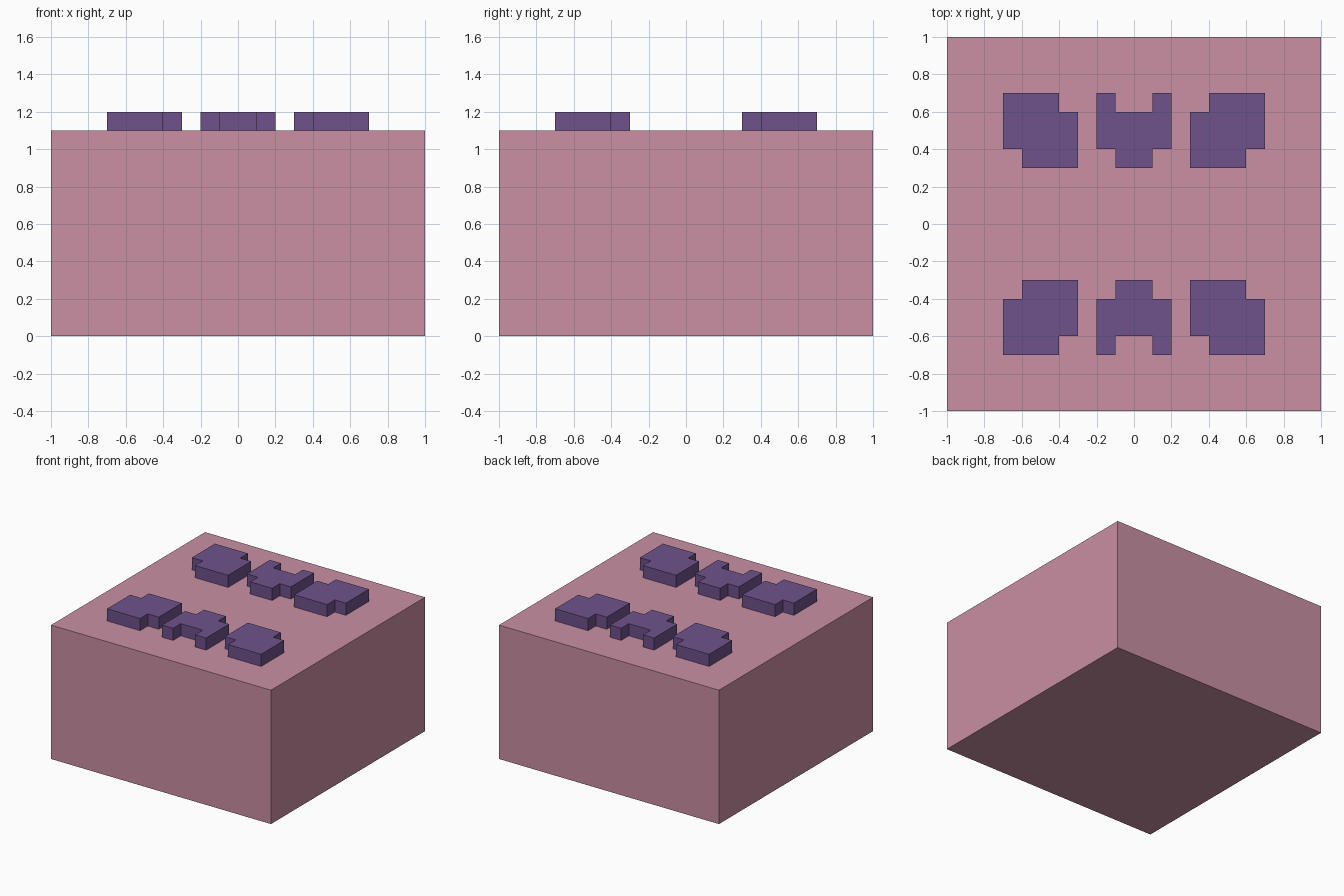
import bpy
import bmesh

if "Cube" in bpy.data.objects:
    bpy.data.objects.remove(bpy.data.objects["Cube"])


def material(name, rgb):
    mat = bpy.data.materials.new(name)
    mat.diffuse_color = (*rgb, 1.0)
    mat.use_nodes = True
    mat.node_tree.nodes["Principled BSDF"].inputs["Base Color"].default_value = mat.diffuse_color
    return mat


def prism(name, outline, z0, z1, mat):
    """Extrude a flat outline from z0 up to z1."""
    bm = bmesh.new()
    face = bm.faces.new([bm.verts.new((x, y, z0)) for x, y in outline])
    result = bmesh.ops.extrude_face_region(bm, geom=[face], use_keep_orig=True)
    for v in result["geom"]:
        if isinstance(v, bmesh.types.BMVert):
            v.co.z = z1
    bmesh.ops.recalc_face_normals(bm, faces=bm.faces)
    mesh = bpy.data.meshes.new(name)
    bm.to_mesh(mesh)
    bm.free()
    mesh.materials.append(mat)
    obj = bpy.data.objects.new(name, mesh)
    bpy.context.collection.objects.link(obj)
    return obj


pink = material("dusty_pink", (0.584, 0.279, 0.366))
purple = material("muted_purple", (0.156, 0.084, 0.258))

# Main block
prism("block", [(-1, -1), (1, -1), (1, 1), (-1, 1)], 0, 1.1, pink)

# Raised pad outlines in the +x, +y quadrant
corner = [(0.4, 0.7), (0.7, 0.7), (0.7, 0.4), (0.6, 0.4),
          (0.6, 0.3), (0.3, 0.3), (0.3, 0.6), (0.4, 0.6)]
half = [(0.1, 0.6), (0.1, 0.7), (0.2, 0.7), (0.2, 0.4), (0.1, 0.4), (0.1, 0.3)]
middle = half + [(-x, y) for x, y in reversed(half)]

# Pads mirrored front/back and left/right
for row, sy in (("back", 1), ("front", -1)):
    for side, sx in (("right", 1), ("left", -1)):
        prism(f"{row}_{side}_pad", [(x * sx, y * sy) for x, y in corner],
              1.1, 1.2, purple)
    prism(f"{row}_middle_pad", [(x, y * sy) for x, y in middle],
          1.1, 1.2, purple)
